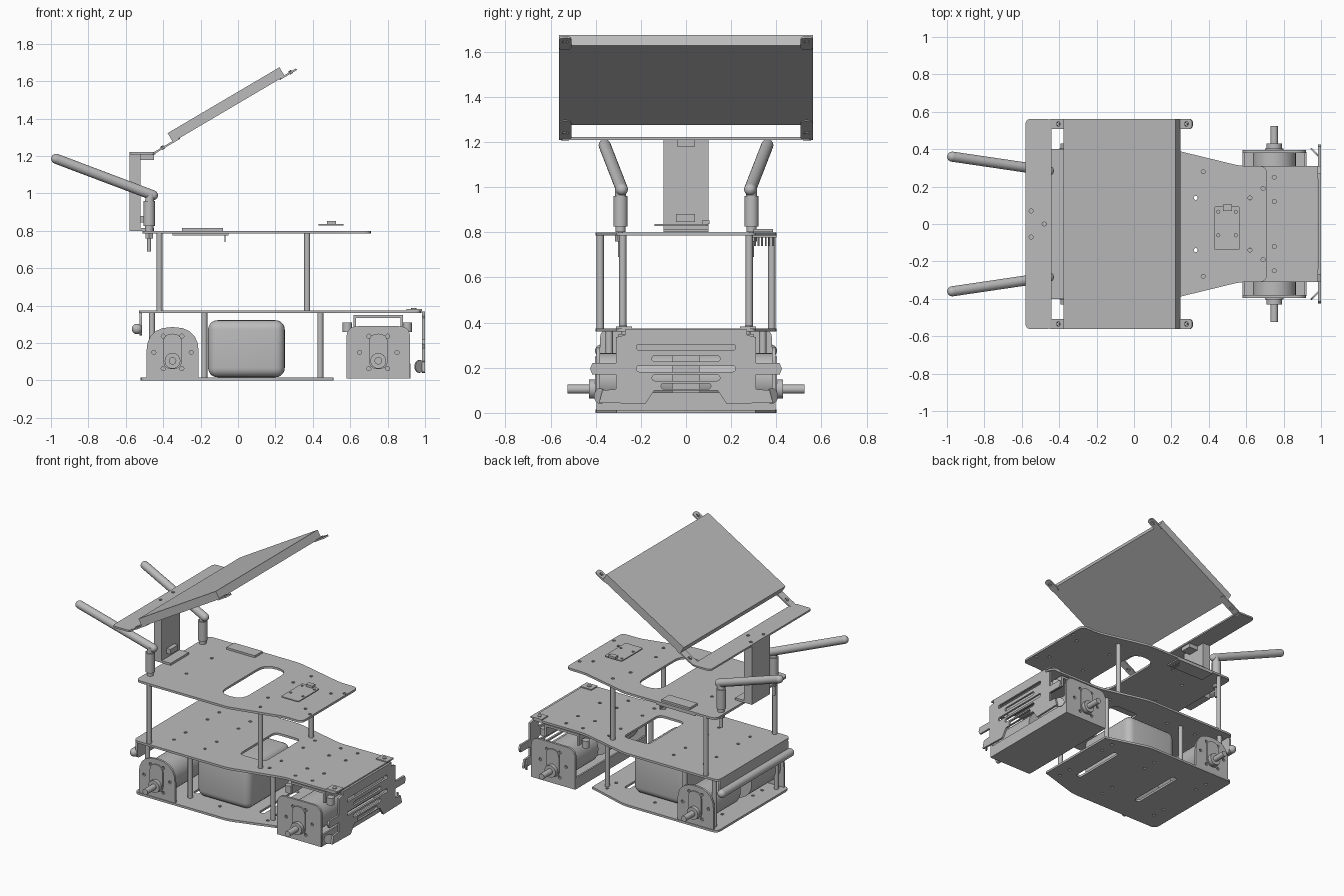
import bpy, bmesh
from math import cos, sin, pi, radians
from mathutils import Matrix, Vector

cube = bpy.data.objects.get("Cube")
if cube:
    bpy.data.objects.remove(cube, do_unlink=True)

grey = bpy.data.materials.new("plain grey")
grey.use_nodes = True
grey.diffuse_color = (0.5, 0.5, 0.5, 1)
grey.node_tree.nodes["Principled BSDF"].inputs["Base Color"].default_value = (0.5, 0.5, 0.5, 1)

FLAT = Matrix.Identity(4)
SIDE = Matrix.Rotation(pi / 2, 4, 'X')                                  # outline in x, z
END = Matrix(((0, 0, 1, 0), (1, 0, 0, 0), (0, 1, 0, 0), (0, 0, 0, 1)))  # outline in y, z


def add(name, mesh):
    """Link a mesh as a grey object with sharp edges kept."""
    mesh.materials.clear()
    mesh.materials.append(grey)
    mesh.polygons.foreach_set("use_smooth", [True] * len(mesh.polygons))
    mesh.set_sharp_from_angle(angle=radians(35))
    ob = bpy.data.objects.new(name, mesh)
    bpy.context.collection.objects.link(ob)
    return ob


def rounded(pts, r, steps=5):
    """Round every corner of an outline."""
    out = []
    for i, p in enumerate(pts):
        p, a, b = Vector(p), Vector(pts[i - 1]), Vector(pts[(i + 1) % len(pts)])
        d = min(r, (a - p).length * 0.499, (b - p).length * 0.499)
        s, e = p + (a - p).normalized() * d, p + (b - p).normalized() * d
        for k in range(steps + 1):
            t = k / steps
            out.append(s * (1 - t) ** 2 + p * 2 * t * (1 - t) + e * t * t)
    return out


def rect(u0, u1, v0, v1, r=0.0):
    pts = [(u0, v0), (u1, v0), (u1, v1), (u0, v1)]
    return rounded(pts, r) if r else pts


def disc(u, v, r, n=16):
    return [(u + r * cos(2 * pi * k / n), v + r * sin(2 * pi * k / n)) for k in range(n)]


def plate(name, loops, thick, frame, at=(0, 0, 0)):
    """Sheet part: first loop is the outline, the rest are holes."""
    cu = bpy.data.curves.new(name, 'CURVE')
    cu.dimensions, cu.fill_mode, cu.extrude = '2D', 'BOTH', thick / 2
    for loop in loops:
        sp = cu.splines.new('POLY')
        sp.points.add(len(loop) - 1)
        for pt, p in zip(sp.points, loop):
            pt.co = (p[0], p[1], 0, 1)
        sp.use_cyclic_u = True
    tmp = bpy.data.objects.new(name, cu)
    mesh = bpy.data.meshes.new_from_object(tmp)
    bpy.data.objects.remove(tmp)
    mesh.transform(Matrix.Translation(at) @ frame)
    return add(name, mesh)


def box(name, lo, hi, bevel=0.0, frame=FLAT):
    lo, hi = Vector(lo), Vector(hi)
    bm = bmesh.new()
    bmesh.ops.create_cube(bm, size=1)
    for v in bm.verts:
        v.co = Vector(a * b for a, b in zip(v.co, hi - lo)) + (lo + hi) / 2
    if bevel:
        bmesh.ops.bevel(bm, geom=bm.edges[:], offset=bevel, segments=5, profile=0.5, affect='EDGES')
    bm.transform(frame)
    mesh = bpy.data.meshes.new(name)
    bm.to_mesh(mesh)
    return add(name, mesh)


def rod(name, a, b, r, round_ends=False, n=24):
    a, b = Vector(a), Vector(b)
    bm = bmesh.new()
    turn = (b - a).to_track_quat('Z', 'Y').to_matrix().to_4x4()
    bmesh.ops.create_cone(bm, cap_ends=True, segments=n, radius1=r, radius2=r,
                          depth=(b - a).length, matrix=Matrix.Translation((a + b) / 2) @ turn)
    if round_ends:
        for p in (a, b):
            bmesh.ops.create_uvsphere(bm, u_segments=n, v_segments=12, radius=r,
                                      matrix=Matrix.Translation(p) @ turn)
    mesh = bpy.data.meshes.new(name)
    bm.to_mesh(mesh)
    return add(name, mesh)


def deck(x0, x1):
    """Shared deck outline: wide at the rear, tapering to a narrower nose."""
    half = [(x1, 0.31), (min(0.57, x1 - 0.01), 0.31), (0.2, 0.4), (x0, 0.4)]
    return rounded([(x, -y) for x, y in reversed(half)] + half, 0.04)


def screws(xs, ys, r=0.011):
    return [disc(x, s * y, r, 10) for x in xs for y in ys for s in (1, -1)]


# Decks
plate("bottom_deck", [deck(-0.52, 0.51), rect(0.3, 0.34, -0.2, 0.2, 0.02),
      rect(-0.21, -0.17, -0.2, 0.2, 0.02)] + screws((-0.4, 0.05, 0.42), (0.17, 0.27)),
      0.015, FLAT, (0, 0, 0.008))
plate("middle_deck", [deck(-0.53, 0.98), rect(0.14, 0.34, -0.19, 0.21, 0.04)]
      + screws((-0.32, -0.08, 0.42, 0.62, 0.75), (0.12, 0.25)), 0.015, FLAT, (0, 0, 0.367))
plate("rear_flange", [rect(-0.38, 0.38, 0.24, 0.365, 0.03)], 0.015, END, (-0.52, 0, 0))
plate("top_deck", [deck(-0.51, 0.71), rect(0.03, 0.21, -0.26, 0.26, 0.09)]
      + screws((-0.3, 0.33, 0.62), (0.14,)) + screws((0.37,), (0.28,))
      + screws((0.69,), (0.19,)), 0.015, FLAT, (0, 0, 0.792))

# Paired parts on both sides
for s, side in ((-1, "right"), (1, "left")):
    for i, (x, y, z0, z1) in enumerate(((-0.42, 0.38, 0.37, 0.79), (0.37, 0.28, 0.37, 0.79),
                                       (-0.46, 0.34, 0.01, 0.365), (-0.18, 0.27, 0.01, 0.365),
                                       (0.44, 0.24, 0.01, 0.365))):
        rod(f"{side}_standoff_{i}", (x, s * y, z0), (x, s * y, z1), 0.016, n=12)

    # Motors with arched mounting plates
    for end, cx, w, top, corner in (("rear", -0.35, 0.14, 0.285, 0.14), ("front", 0.75, 0.17, 0.29, 0.06)):
        arch = [(cx - w, 0.01), (cx + w, 0.01)] + rounded(
            [(cx + w, 0.015), (cx + w, top), (cx - w, top), (cx - w, 0.015)], corner)[6:18]
        holes = [disc(cx + 0.1 * cos(a * pi / 3), 0.15 + 0.1 * sin(a * pi / 3), 0.011, 10)
                 for a in range(6)]
        plate(f"{end}_{side}_motor_plate", [arch] + holes, 0.015, SIDE, (0, s * 0.388, 0))
        rod(f"{end}_{side}_motor", (cx, s * 0.38, 0.15), (cx, s * 0.06, 0.15), 0.115, n=32)
        plate(f"{end}_{side}_gear_face", [rect(cx - 0.05, cx + 0.05, 0.06, 0.25, 0.05)],
              0.012, SIDE, (0, s * 0.398, 0))
        rod(f"{end}_{side}_hub", (cx, s * 0.39, 0.105), (cx, s * 0.43, 0.105), 0.042)
        rod(f"{end}_{side}_shaft", (cx, s * 0.4, 0.105), (cx, s * 0.525, 0.105), 0.02, n=16)

    # Hanger bolts, nose clips and bent bumper tabs
    for x in (0.585, 0.905):
        rod(f"{side}_hanger_bolt", (x, s * 0.27, 0.26), (x, s * 0.27, 0.31), 0.025, n=16)
    box(f"{side}_nose_clip", (0.9, s * 0.275 - 0.035, 0.372), (0.985, s * 0.275 + 0.035, 0.382))
    rod(f"{side}_clip_screw", (0.94, s * 0.275, 0.38), (0.94, s * 0.275, 0.387), 0.014, n=12)
    rod(f"{side}_bumper_tab", (0.967, s * 0.377, 0.075), (0.973, s * 0.383, 0.075), 0.034, n=20)

    # Arms
    y = s * 0.29
    rod(f"{side}_arm_thread", (-0.475, y, 0.69), (-0.475, y, 0.82), 0.011, n=12)
    rod(f"{side}_arm_nut", (-0.475, y, 0.76), (-0.475, y, 0.785), 0.024, n=6)
    rod(f"{side}_arm_foot", (-0.475, y, 0.8), (-0.475, y, 0.825), 0.022)
    rod(f"{side}_arm_post", (-0.475, y, 0.825), (-0.475, y, 0.96), 0.031)
    rod(f"{side}_arm_neck", (-0.475, y, 0.95), (-0.465, y, 1.0), 0.024)
    rod(f"{side}_arm", (-0.455, s * 0.284, 0.99), (-0.972, s * 0.36, 1.185), 0.027, True)

# Front axle tray and hanger
box("front_tray", (0.58, -0.39, 0.01), (0.92, 0.39, 0.025))
for x in (0.585, 0.915):
    box("front_tray_lip", (x - 0.006, -0.385, 0.01), (x + 0.006, 0.385, 0.09))
box("front_hanger", (0.62, -0.3, 0.335), (0.88, 0.3, 0.35))
for x in (0.625, 0.875):
    box("front_hanger_leg", (x - 0.007, -0.3, 0.27), (x + 0.007, 0.3, 0.35))

# Slotted bumper and rear bar
half = [(0.27, 0.37), (0.27, 0.345), (0.31, 0.335), (0.31, 0.22), (0.415, 0.22), (0.425, 0.195),
        (0.415, 0.17), (0.31, 0.17), (0.31, 0.105), (0.37, 0.1), (0.385, 0.045), (0.18, 0.04), (0.14, 0.1)]
outline = [(-u, v) for u, v in reversed(half)] + half
slots = [rect(-w, w, z - 0.013, z + 0.013, 0.013)
         for z, w in ((0.29, 0.22), (0.24, 0.15), (0.195, 0.22), (0.155, 0.15), (0.118, 0.11))]
plate("bumper", [outline] + slots, 0.014, END, (0.992, 0, 0))
rod("rear_bar", (-0.54, -0.375, 0.275), (-0.54, 0.375, 0.275), 0.028, True)

# Battery
box("battery", (-0.16, -0.24, 0.017), (0.25, 0.24, 0.322), 0.05)

# Boards on the top deck
box("display_board", (-0.35, 0.29, 0.776), (-0.05, 0.4, 0.786))
box("display", (-0.3, 0.3, 0.8), (-0.08, 0.385, 0.814))
for i in range(6):
    y = 0.305 + i * 0.016
    rod(f"display_pin_{i}", (-0.07, y, 0.74), (-0.07, y, 0.78), 0.004, n=6)
plate("sensor_board", [rect(0.43, 0.565, -0.14, 0.095, 0.01)] + [
      disc(x, y, 0.009, 8) for x in (0.45, 0.545) for y in (-0.06, 0.065)], 0.008, FLAT, (0, 0, 0.832))
box("sensor_plug", (0.475, 0.07, 0.836), (0.525, 0.105, 0.852))

# Mast with its foot
box("mast", (-0.58, -0.1, 0.8), (-0.52, 0.1, 1.21))
box("mast_foot", (-0.53, -0.1, 0.8), (-0.45, 0.1, 0.815))
box("mast_block", (-0.525, -0.045, 0.845), (-0.49, 0.04, 0.88))
box("mast_gusset", (-0.53, -0.04, 1.18), (-0.45, 0.04, 1.21))

# Tilted screen on its cross bar
plate("screen_bar", [rect(-0.58, -0.44, -0.562, 0.562, 0.03)]
      + [disc(-0.55, y, 0.011, 10) for y in (-0.07, 0.07)] + [disc(-0.48, 0, 0.011, 10)],
      0.012, FLAT, (0, 0, 1.215))
tilt = Matrix.Translation((-0.45, 0, 1.215)) @ Matrix.Rotation(radians(-30.5), 4, 'Y')
box("screen", (0.118, -0.562, 0.0), (0.812, 0.562, 0.055), frame=tilt)
for s in (-1, 1):
    for name, u0, u1, hole in (("lower", -0.01, 0.16, 0.055), ("upper", 0.78, 0.885, 0.85)):
        plate(f"{name}_screen_tab", [rect(u0, u1, s * 0.535 - 0.027, s * 0.535 + 0.027, 0.024),
              disc(hole, s * 0.535, 0.013, 12)], 0.01, tilt)
        rod(f"{name}_screen_screw", tilt @ Vector((hole, s * 0.535, -0.008)),
            tilt @ Vector((hole, s * 0.535, 0.012)), 0.009, n=10)
